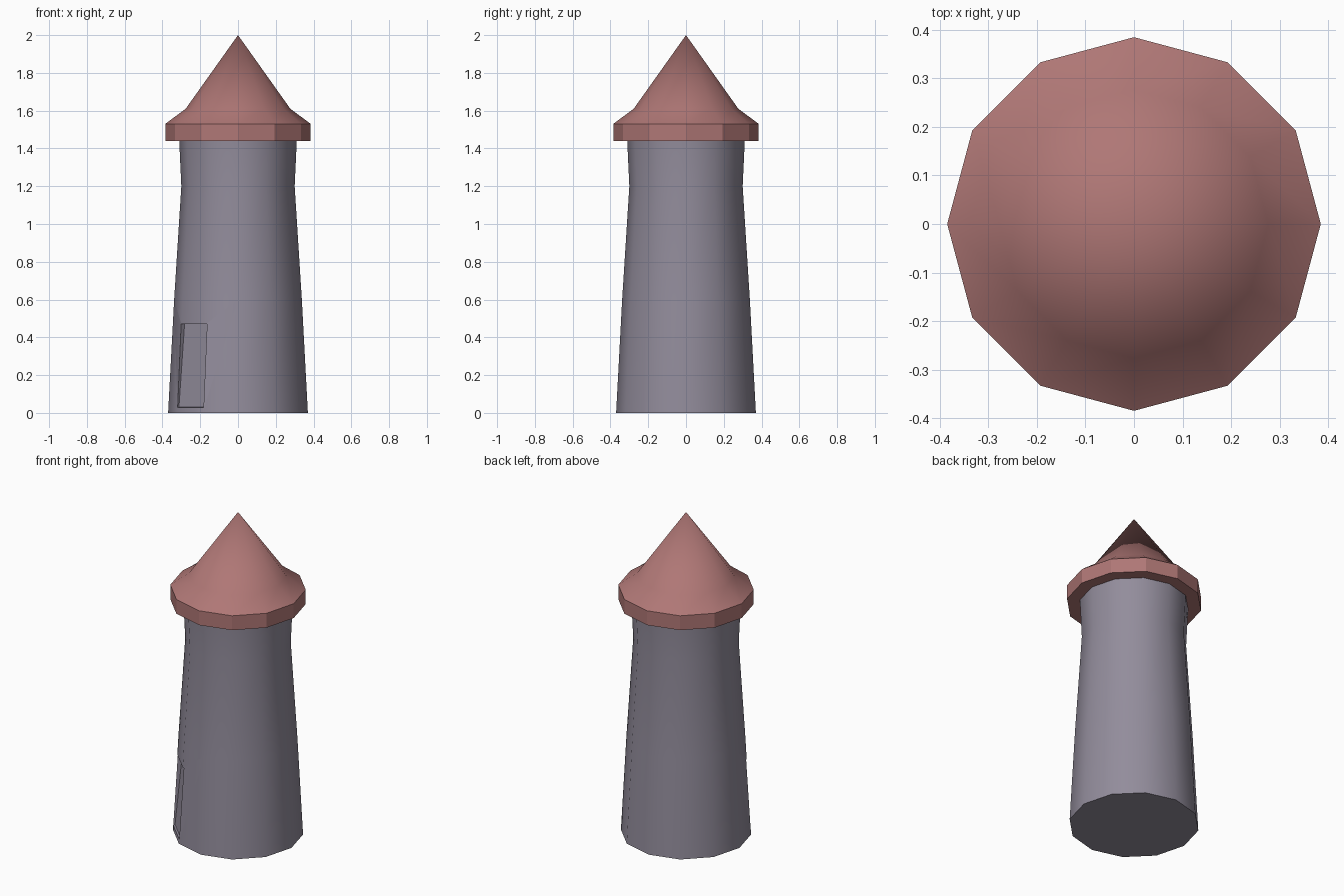
import bpy
import bmesh
import math
from mathutils import Matrix

if "Cube" in bpy.data.objects:
    bpy.data.objects.remove(bpy.data.objects["Cube"], do_unlink=True)

SIDES = 12


def make_material(name, color):
    mat = bpy.data.materials.new(name)
    mat.use_nodes = True
    mat.diffuse_color = (*color, 1)
    mat.node_tree.nodes["Principled BSDF"].inputs["Base Color"].default_value = (*color, 1)
    return mat


def add_object(name, bm, mat):
    bmesh.ops.recalc_face_normals(bm, faces=bm.faces)
    mesh = bpy.data.meshes.new(name)
    bm.to_mesh(mesh)
    bm.free()
    mesh.materials.append(mat)
    obj = bpy.data.objects.new(name, mesh)
    bpy.context.collection.objects.link(obj)
    return obj


def select_only(obj):
    bpy.ops.object.select_all(action="DESELECT")
    obj.select_set(True)
    bpy.context.view_layer.objects.active = obj


def lathe(name, profile, mat):
    """Revolve (radius, height) points; zero radius makes a tip, open ends get caps."""
    bm = bmesh.new()
    rings = []
    for r, z in profile:
        count = SIDES if r > 0 else 1
        rings.append([bm.verts.new((r * math.cos(math.tau * i / SIDES),
                                    r * math.sin(math.tau * i / SIDES), z))
                      for i in range(count)])
    for low, high in zip(rings, rings[1:]):
        for i in range(SIDES):
            j = (i + 1) % SIDES
            if len(high) == 1:
                bm.faces.new((low[i], low[j], high[0]))
            else:
                bm.faces.new((low[i], low[j], high[j], high[i]))
    for ring in (rings[0], rings[-1]):
        if len(ring) > 1:
            bm.faces.new(ring)
    return add_object(name, bm, mat)


stone = make_material("grey stone", (0.29, 0.265, 0.33))
tile = make_material("dull red tile", (0.43, 0.185, 0.18))

# Tapered tower body that flares under the roof
tower = lathe("tower_wall", [(0.37, 0), (0.338, 0.6), (0.30, 1.2), (0.312, 1.46)], stone)

# Shallow doorway recess, leaning back towards its top
bm = bmesh.new()
half = 0.097
sides = []
for t in (-half, half):
    sides.append([bm.verts.new((x, t, z)) for x, z in
                  ((0.345, 0.03), (0.5, 0.02), (0.5, 0.47), (0.303, 0.47))])
for side in sides:
    bm.faces.new(side)
for i in range(4):
    j = (i + 1) % 4
    bm.faces.new((sides[0][i], sides[0][j], sides[1][j], sides[1][i]))
bm.transform(Matrix.Rotation(math.radians(225), 4, "Z"))
cutter = add_object("doorway_cutter", bm, stone)
cutter.hide_render = True

cut = tower.modifiers.new("doorway", "BOOLEAN")
cut.operation = "DIFFERENCE"
cut.solver = "EXACT"
cut.object = cutter
select_only(tower)
bpy.ops.object.modifier_apply(modifier=cut.name)
bpy.data.objects.remove(cutter, do_unlink=True)

# Flared conical roof with a faceted rim
roof = lathe("roof", [(0.385, 1.44), (0.385, 1.53), (0.277, 1.61), (0, 2)], tile)

for obj in (tower, roof):
    select_only(obj)
    bpy.ops.object.shade_smooth_by_angle(angle=math.radians(35))
for face in roof.data.polygons:
    if abs(face.normal.z) < 0.1:
        face.use_smooth = False
